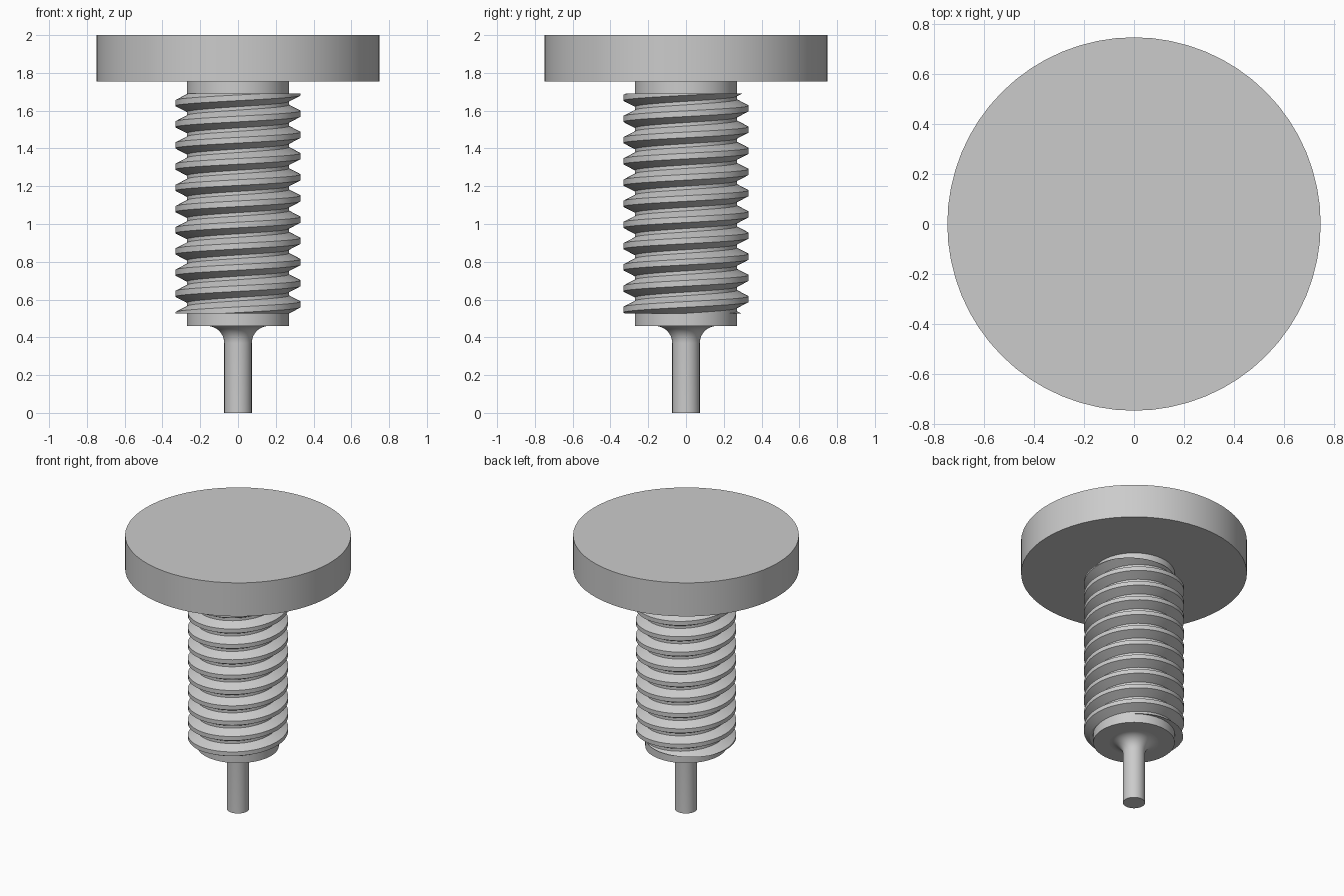
import bpy
import bmesh
from math import cos, sin, pi, radians
from mathutils import Vector

default = bpy.data.objects.get("Cube")
if default:
    bpy.data.objects.remove(default, do_unlink=True)

# Single plain metal colour
steel = bpy.data.materials.new("light grey metal")
steel.use_nodes = True
steel.diffuse_color = (0.6, 0.6, 0.6, 1)
steel.node_tree.nodes["Principled BSDF"].inputs["Base Color"].default_value = (0.6, 0.6, 0.6, 1)


def finish(bm, name):
    """Turn a bmesh into a smooth-shaded object with sharp edges kept."""
    bmesh.ops.recalc_face_normals(bm, faces=bm.faces)
    mesh = bpy.data.meshes.new(name)
    bm.to_mesh(mesh)
    bm.free()
    mesh.materials.append(steel)
    obj = bpy.data.objects.new(name, mesh)
    bpy.context.collection.objects.link(obj)
    bpy.ops.object.select_all(action="DESELECT")
    obj.select_set(True)
    bpy.context.view_layer.objects.active = obj
    bpy.ops.object.shade_smooth_by_angle(angle=radians(25))
    return obj


def lathe(name, profile, sides):
    """Revolve (radius, height) points around z and cap both ends."""
    bm = bmesh.new()
    rings = [[bm.verts.new((r * cos(2 * pi * i / sides), r * sin(2 * pi * i / sides), z))
              for i in range(sides)] for r, z in profile]
    for low, high in zip(rings, rings[1:]):
        for i in range(sides):
            j = (i + 1) % sides
            bm.faces.new((low[i], low[j], high[j], high[i]))
    bm.faces.new(rings[0])
    bm.faces.new(rings[-1])
    return finish(bm, name)


# Disc head and threaded core
CORE_R, CORE_BOTTOM, HEAD_BOTTOM = 0.27, 0.46, 1.755
lathe("head", [(0.748, HEAD_BOTTOM), (0.748, 2.0)], 64)
lathe("shaft_core", [(CORE_R, CORE_BOTTOM), (CORE_R, HEAD_BOTTOM)], 64)

# Thin tip pin, flaring into the core with a quarter-round fillet
PIN_R, FILLET, STEPS = 0.073, 0.09, 10
flare = [(PIN_R + FILLET * (1 - cos(a)), CORE_BOTTOM - FILLET * (1 - sin(a)))
         for a in (pi / 2 * i / STEPS for i in range(STEPS + 1))]
lathe("tip_pin", [(PIN_R, 0)] + flare + [(flare[-1][0], CORE_BOTTOM + 0.02)], 48)

# Right-handed trapezoid thread, cut flat at both ends
PITCH, CREST_R, SEGMENTS = 0.1122, 0.332, 64
THREAD_BOTTOM, THREAD_TOP = 0.525, 1.69
START_Z, TURNS = 0.35, 13
CREST_HALF, FOOT_HALF = 0.015, 0.049
phase = 2 * pi * (START_Z - 1.584) / PITCH
section = [(CORE_R - 0.004, -FOOT_HALF), (CREST_R, -CREST_HALF),
           (CREST_R, CREST_HALF), (CORE_R - 0.004, FOOT_HALF)]

bm = bmesh.new()
previous = None
for i in range(TURNS * SEGMENTS + 1):
    a = 2 * pi * i / SEGMENTS
    z = START_Z + PITCH * i / SEGMENTS
    ring = [bm.verts.new((r * cos(a + phase), r * sin(a + phase), z + dz)) for r, dz in section]
    if previous:
        for k in range(4):
            n = (k + 1) % 4
            bm.faces.new((previous[k], previous[n], ring[n], ring[k]))
    previous = ring

for height, direction in ((THREAD_BOTTOM, -1), (THREAD_TOP, 1)):
    result = bmesh.ops.bisect_plane(
        bm, geom=bm.verts[:] + bm.edges[:] + bm.faces[:], dist=1e-6,
        plane_co=Vector((0, 0, height)), plane_no=Vector((0, 0, direction)), clear_outer=True)
    rim = [e for e in result["geom_cut"] if isinstance(e, bmesh.types.BMEdge)]
    bmesh.ops.triangle_fill(bm, edges=rim, use_beauty=True, normal=Vector((0, 0, direction)))
finish(bm, "screw_thread")
